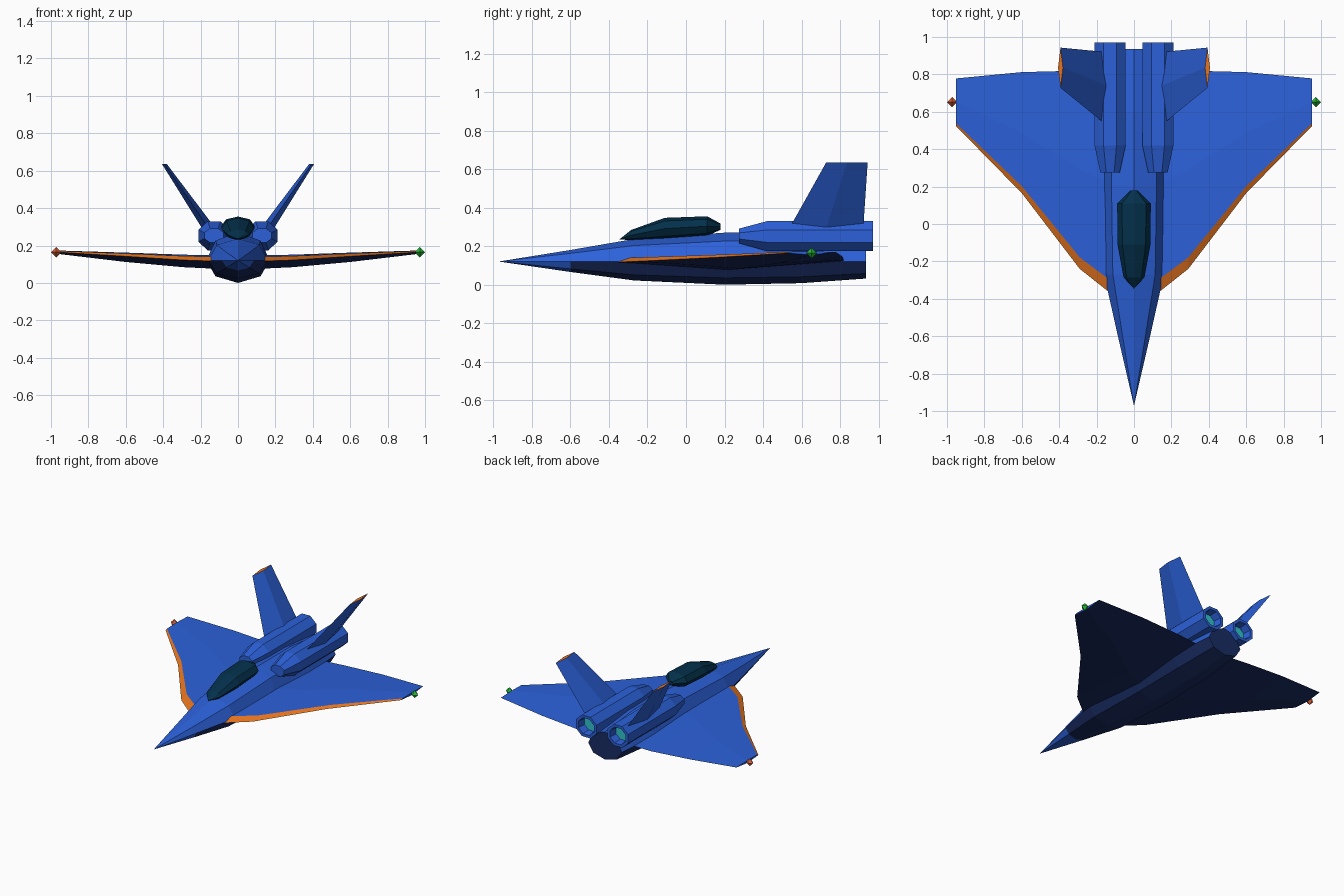
import bpy, bmesh, math
from mathutils import Vector

cube = bpy.data.objects.get("Cube")
if cube:
    bpy.data.objects.remove(cube, do_unlink=True)


def material(name, rgb):
    m = bpy.data.materials.new(name)
    m.use_nodes = True
    col = (*rgb, 1)
    m.diffuse_color = col
    m.node_tree.nodes["Principled BSDF"].inputs["Base Color"].default_value = col
    return m


BLUE = material("hull blue", (.025, .12, .7))
NAVY = material("belly navy", (.01, .025, .125))
ORANGE = material("trim orange", (.9, .2, .015))
GLASS = material("canopy teal", (.001, .03, .07))
GLOW = material("exhaust cyan", (.03, .55, .62))
RED = material("red lamp", (.7, .12, .04))
GREEN = material("green lamp", (.02, .5, .04))


def loft(name, rings, mats, rule=None):
    """Skin a row of point rings, cap both ends, colour faces by rule."""
    bm = bmesh.new()
    rows = [[bm.verts.new(p) for p in ring] for ring in rings]
    n = len(rows[0])
    for a, b in zip(rows, rows[1:]):
        for i in range(n):
            j = (i + 1) % n
            bm.faces.new((a[i], a[j], b[j], b[i]))
    bm.faces.new(rows[0])
    bm.faces.new(rows[-1])
    bmesh.ops.remove_doubles(bm, verts=bm.verts, dist=.0005)
    bmesh.ops.recalc_face_normals(bm, faces=bm.faces)
    bm.normal_update()
    if rule:
        for f in bm.faces:
            f.material_index = rule(f.calc_center_median(), f.normal)
    mesh = bpy.data.meshes.new(name)
    bm.to_mesh(mesh)
    bm.free()
    for m in mats:
        mesh.materials.append(m)
    ob = bpy.data.objects.new(name, mesh)
    bpy.context.collection.objects.link(ob)
    return ob


def ring(y, rx, bottom, top, mid=None, x=0, turn=0, n=8):
    """Eight-sided section across y, with its widest point at mid."""
    mid = (bottom + top) / 2 if mid is None else mid
    pts = []
    for i in range(n):
        a = math.tau * (i + turn) / n
        s = math.sin(a)
        pts.append((x + rx * math.cos(a), y, mid + s * (top - mid if s > 0 else mid - bottom)))
    return pts


# Fuselage: navy underside and tail end behind the nose cone
body = [(-.972, .0001, .1199, .1201), (-.6, .086, .066, .18), (-.27, .16, .022, .237),
        (.2, .17, 0, .27), (.6, .165, .008, .27), (.935, .135, .032, .235)]
loft("fuselage", [ring(*s, mid=.121) for s in body], [BLUE, NAVY],
     lambda c, n: int(c.y > -.6 and (n.z < -.15 or n.y > .9)))

# Canopy
glass = [(-.345, .0001, .2359, .2361), (-.285, .056, .23, .284), (-.11, .088, .235, .347),
         (.11, .09, .252, .355), (.178, .02, .285, .318)]
loft("canopy", [ring(*s) for s in glass], [GLASS])


def wing_section(x, front, back, z, up, down):
    """Thin section: nose, trim edge, crest, tail, keel."""
    chord = back - front
    return [(x, front, z), (x, front + chord * .058, z + up * .75),
            (x, front + chord * .5, z + up), (x, back, z + .005),
            (x, front + chord * .5, z - down)]


def wing_colour(c, n):
    if abs(n.x) > .9:
        return 0
    if n.z < 0:
        return 1
    return 2 if n.y < -.11 else 0


def fin_section(x, z, front, back, thick):
    """Lens section cut level, thickest at mid chord."""
    mid = front + (back - front) * .5
    return [(x, front, z), (x + thick, mid, z), (x, back, z), (x - thick, mid, z)]


def octahedron(centre, r):
    """Front point, square waist and back point."""
    c = Vector(centre)
    waist = [Vector((1, 0, 0)), Vector((0, 0, 1)), Vector((-1, 0, 0)), Vector((0, 0, -1))]
    return [[c + Vector((0, r * d, 0)) + w * r * k for w in waist]
            for d, k in ((-1, .001), (0, 1), (1, .001))]


wing = [(.0, -.42, .80, .115, .031, .042), (.145, -.355, .81, .117, .031, .04),
        (.29, -.24, .82, .122, .029, .038), (.6, .165, .812, .142, .02, .03),
        (.953, .525, .778, .164, .009, .01)]
engine = [(.275, .056, .212, .294), (.42, .09, .168, .336), (.97, .09, .168, .336),
          (.97, .068, .189, .315), (.91, .06, .196, .308)]

for side, label, lamp in ((1, "left", GREEN), (-1, "right", RED)):
    def flip(sections):
        return [[(p[0] * side, p[1], p[2]) for p in s] for s in sections]

    # Delta wing with orange leading edge
    loft(label + "_wing", flip([wing_section(*s) for s in wing]), [BLUE, NAVY, ORANGE], wing_colour)

    # Engine pod with recessed glowing exhaust
    loft(label + "_engine", flip([ring(*s, x=.128, turn=.5) for s in engine]), [BLUE, GLOW],
         lambda c, n: int(.9 < c.y < .93 and abs(n.y) > .9))

    # Outward leaning tail fin with orange tip
    loft(label + "_tail_fin", flip([fin_section(.155, .29, .535, .92, .036),
                                    fin_section(.393, .635, .728, .943, .013)]),
         [BLUE, ORANGE], lambda c, n: int(c.z > .6))

    # Wingtip lamp
    loft(label + "_wingtip_lamp", flip(octahedron((.972, .652, .164), .028)), [lamp])
